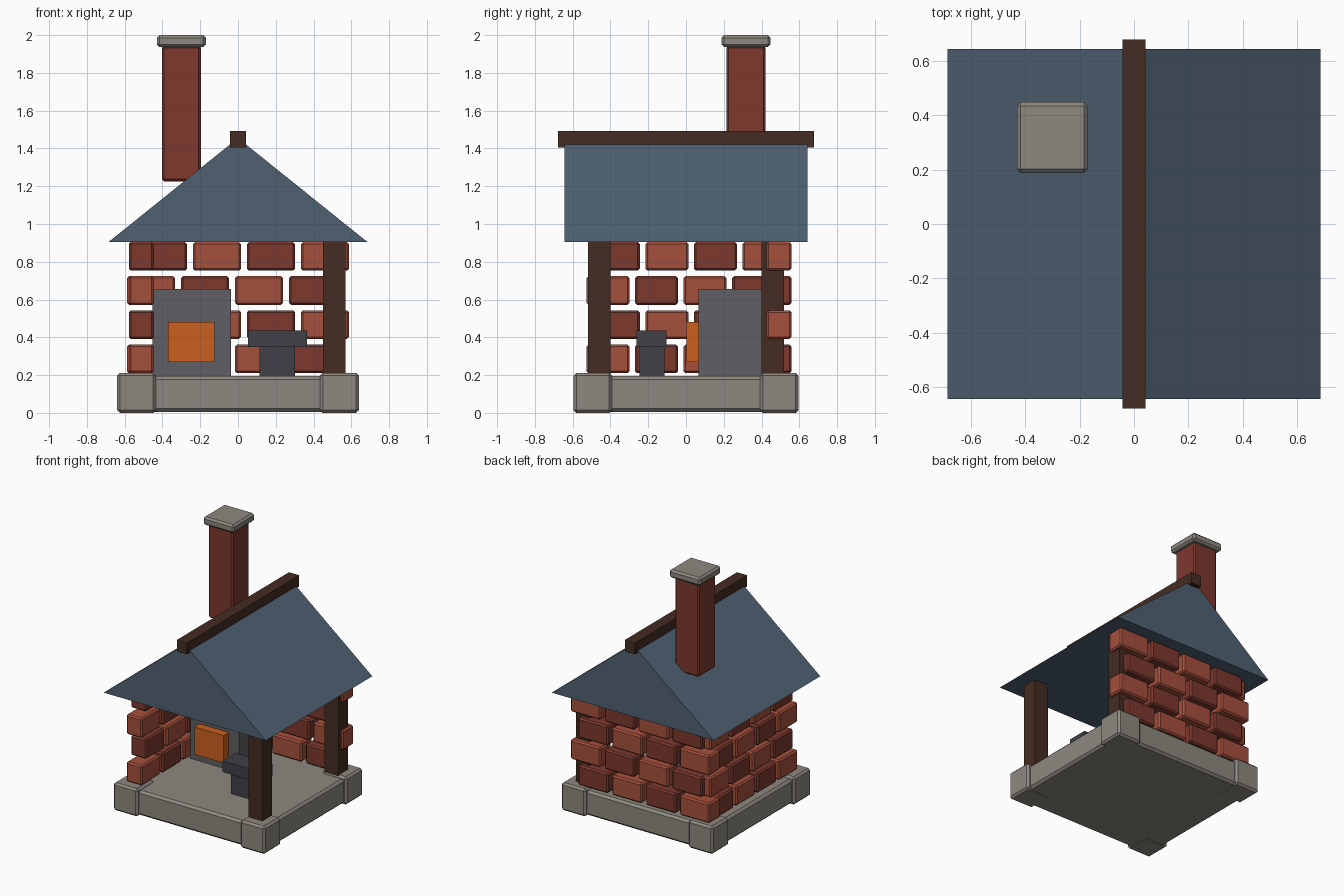
import bpy
import bmesh

cube = bpy.data.objects.get("Cube")
if cube:
    bpy.data.objects.remove(cube, do_unlink=True)


def material(name, color):
    mat = bpy.data.materials.new(name)
    mat.use_nodes = True
    rgba = (*color, 1)
    mat.diffuse_color = rgba
    mat.node_tree.nodes["Principled BSDF"].inputs["Base Color"].default_value = rgba
    return mat


STONE = material("stone", (0.27, 0.25, 0.215))
BRICK_DARK = material("dark brick", (0.205, 0.04, 0.027))
BRICK_LIGHT = material("light brick", (0.38, 0.08, 0.045))
WOOD = material("dark wood", (0.06, 0.025, 0.016))
SLATE = material("blue slate", (0.08, 0.12, 0.17))
FORGE = material("forge grey", (0.117, 0.112, 0.127))
FIRE = material("fire orange", (0.6, 0.115, 0.014))
IRON = material("dark iron", (0.05, 0.05, 0.063))


def add_object(name, bm, mat):
    bmesh.ops.recalc_face_normals(bm, faces=bm.faces)
    mesh = bpy.data.meshes.new(name)
    bm.to_mesh(mesh)
    bm.free()
    mesh.materials.append(mat)
    obj = bpy.data.objects.new(name, mesh)
    bpy.context.collection.objects.link(obj)
    return obj


def box(name, x, y, z, mat, bevel=0):
    """Box spanning the (low, high) range on each axis, with an optional chamfer."""
    bm = bmesh.new()
    bmesh.ops.create_cube(bm, size=1)
    for v in bm.verts:
        v.co = [low + (high - low) * (c + 0.5) for c, (low, high) in zip(v.co, (x, y, z))]
    obj = add_object(name, bm, mat)
    if bevel:
        mod = obj.modifiers.new("chamfer", 'BEVEL')
        mod.width = bevel
        mod.segments = 1
    return obj


def around(center, half):
    return (center - half, center + half)


# Stone base with a block at each corner
box("base_slab", (-0.617, 0.617), (-0.573, 0.573), (0.005, 0.195), STONE, 0.017)
for sx in (-1, 1):
    for sy in (-1, 1):
        box("base_corner_block", around(sx * 0.537, 0.103), around(sy * 0.494, 0.102),
            (0, 0.212), STONE, 0.015)

# Brick walls: staggered courses along the back and one side
def brick_wall(name, pitch, gap, shift, along_x, depth):
    half = (pitch - gap) / 2
    for row in range(4):
        z = around(0.286 + row * 0.181, 0.076)
        offset = shift if row % 2 else -shift
        for i in range(4):
            span = around((i - 1.5) * pitch + offset, half)
            x, y = (span, depth) if along_x else (depth, span)
            mat = BRICK_DARK if (i + row) % 2 else BRICK_LIGHT
            box(name, x, y, z, mat, 0.011)


brick_wall("back_wall_brick", 0.286, 0.032, 0.0317, True, (0.426, 0.558))
brick_wall("side_wall_brick", 0.257, 0.03, 0.0275, False, (-0.578, -0.446))

# Timber posts on the open side
for sy in (-1, 1):
    box("post", around(0.51, 0.059), around(sy * 0.459, 0.059), (0.19, 0.908), WOOD)

# Gabled roof: a triangular profile pushed along y
bm = bmesh.new()
profile = [bm.verts.new((x, -0.643, z)) for x, z in ((-0.685, 0.905), (0.685, 0.905), (0, 1.455))]
gable = bm.faces.new(profile)
pushed = bmesh.ops.extrude_face_region(bm, geom=[gable])["geom"]
bmesh.ops.translate(bm, vec=(0, 1.286, 0),
                    verts=[g for g in pushed if isinstance(g, bmesh.types.BMVert)])
# Keep both gable ends closed
if not any(f.calc_center_median().y < -0.6 for f in bm.faces):
    bm.faces.new(profile)
add_object("roof", bm, SLATE)
box("ridge_beam", (-0.043, 0.043), (-0.677, 0.677), (1.405, 1.492), WOOD)

# Chimney and cap
box("chimney", around(-0.3, 0.103), around(0.318, 0.104), (1.225, 1.945), BRICK_DARK, 0.012)
box("chimney_cap", around(-0.3, 0.13), around(0.318, 0.13), (1.937, 2.0), STONE, 0.014)

# Forge with its glowing mouth
box("forge", (-0.452, -0.037), (0.066, 0.45), (0.19, 0.655), FORGE)
box("forge_fire", (-0.37, -0.125), (0.003, 0.07), (0.27, 0.48), FIRE)

# Anvil
box("anvil_base", (0.114, 0.302), (-0.246, -0.114), (0.19, 0.352), IRON)
box("anvil_top", (0.053, 0.365), (-0.262, -0.103), (0.35, 0.435), IRON)
